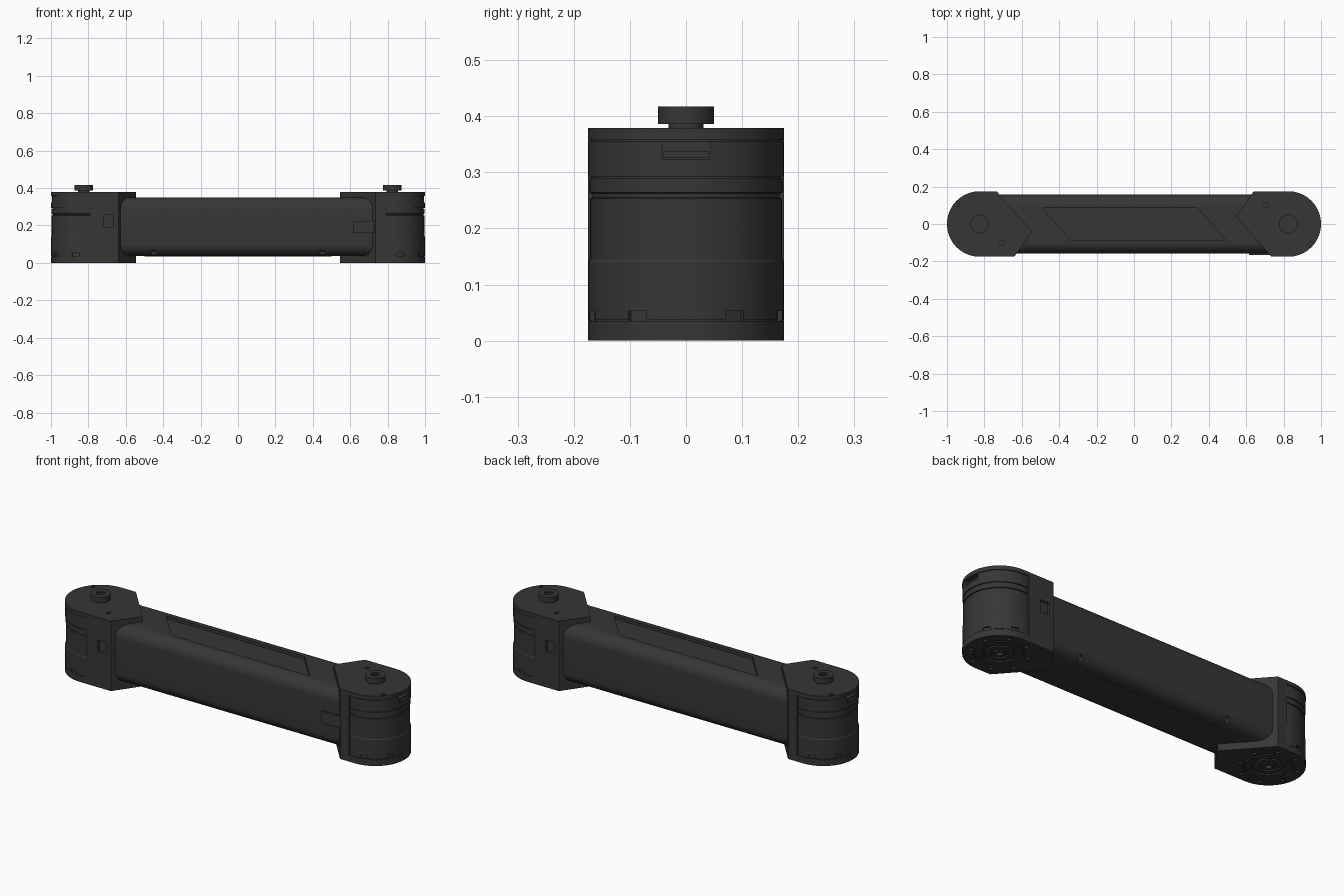
import bpy, bmesh
from math import pi, sin, cos, radians
from mathutils import Matrix, Vector

if "Cube" in bpy.data.objects:
    bpy.data.objects.remove(bpy.data.objects["Cube"])

dark = bpy.data.materials.new("dark_plastic")
dark.diffuse_color = (0.037, 0.037, 0.037, 1)
dark.use_nodes = True
dark.node_tree.nodes["Principled BSDF"].inputs["Base Color"].default_value = dark.diffuse_color
CX, R = -0.825, 0.175            # joint axis and radius (left end)


def add_prism(bm, pts, lo, hi, axis='z'):
    """Extrude a 2D outline along z (points are x,y) or x (points are y,z)."""
    place = (lambda p: (p[0], p[1], lo)) if axis == 'z' else (lambda p: (lo, p[0], p[1]))
    face = bm.faces.new([bm.verts.new(place(p)) for p in pts])
    ext = bmesh.ops.extrude_face_region(bm, geom=[face])
    move = Vector((0, 0, hi - lo)) if axis == 'z' else Vector((hi - lo, 0, 0))
    bmesh.ops.translate(bm, vec=move, verts=[g for g in ext['geom'] if isinstance(g, bmesh.types.BMVert)])


def add_box(bm, lo, hi, mat=Matrix()):
    lo, hi = Vector(lo), Vector(hi)
    bmesh.ops.create_cube(bm, size=1, matrix=mat @ Matrix.Translation((lo + hi) / 2) @ Matrix.Diagonal((*(hi - lo), 1)))


def add_cyl(bm, pos, r, depth, direction=(0, 0, 1), seg=24):
    rot = Vector(direction).to_track_quat('Z', 'Y').to_matrix().to_4x4()
    bmesh.ops.create_cone(bm, cap_ends=True, segments=seg, radius1=r, radius2=r, depth=depth,
                          matrix=Matrix.Translation(pos) @ rot)


def add_lathe(bm, profile, seg=72):
    """Spin (radius, z) points around the joint axis."""
    vs = [bm.verts.new((CX + r, 0, z)) for r, z in profile]
    es = [bm.edges.new(p) for p in zip(vs, vs[1:])]
    new = bmesh.ops.spin(bm, geom=vs + es, cent=(CX, 0, 0), axis=(0, 0, 1), angle=2 * pi, steps=seg)
    bmesh.ops.remove_doubles(bm, verts=bm.verts[:], dist=1e-5)


def add_ring(bm, r1, r2, z1, z2):
    add_lathe(bm, [(r1, z1), (r2, z1), (r2, z2), (r1, z2), (r1, z1)])


def build(name, make, turn=0.0, cuts=None):
    """Make an object, carve the cuts out of it, and smooth it."""
    def to_object(fn, label):
        bm = bmesh.new()
        fn(bm)
        bmesh.ops.recalc_face_normals(bm, faces=bm.faces[:])
        bmesh.ops.rotate(bm, cent=(0, 0, 0), matrix=Matrix.Rotation(turn, 3, 'Z'), verts=bm.verts[:])
        me = bpy.data.meshes.new(label)
        bm.to_mesh(me)
        bm.free()
        ob = bpy.data.objects.new(label, me)
        bpy.context.collection.objects.link(ob)
        return ob
    ob = to_object(make, name)
    if cuts:
        cutter = to_object(cuts, name + "_cutter")
        cutter.hide_render = True
        mod = ob.modifiers.new("cut", 'BOOLEAN')
        mod.object, mod.operation, mod.solver = cutter, 'DIFFERENCE', 'EXACT'
        dg = bpy.context.evaluated_depsgraph_get()
        ob.data = bpy.data.meshes.new_from_object(ob.evaluated_get(dg))
        ob.modifiers.clear()
        bpy.data.objects.remove(cutter)
    ob.data.materials.clear()
    ob.data.materials.append(dark)
    bpy.ops.object.select_all(action='DESELECT')
    ob.select_set(True)
    bpy.context.view_layer.objects.active = ob
    bpy.ops.object.shade_smooth_by_angle(angle=radians(30))
    return ob


# Outlines of the housing: rounded outer end, skewed arrow inner end
ARROW = [(-0.64, -R), (-0.545, -0.04), (-0.735, R)]
CAP = [(CX + R * cos(a), R * sin(a)) for a in [pi / 2 + i * pi / 36 for i in range(37)]] + ARROW
BLOCK = [(-0.79, R), (-0.79, -R)] + ARROW


# Central beam with rounded long corners
def beam(bm):
    r, hy, z0, z1 = 0.062, 0.157, 0.037, 0.35
    pts = []
    for k, (y, z) in enumerate([(hy - r, z1 - r), (r - hy, z1 - r), (r - hy, z0 + r), (hy - r, z0 + r)]):
        pts += [(y + r * cos(a), z + r * sin(a)) for a in [pi / 2 * (k + i / 10) for i in range(11)]]
    add_prism(bm, pts, -0.74, 0.74, 'x')


def beam_cuts(bm):
    add_prism(bm, [(-0.34, -0.085), (0.49, -0.085), (0.34, 0.085), (-0.49, 0.085)], 0.334, 0.4)
    for sx in (-1, 1):
        for sy in (-1, 1):
            add_cyl(bm, (sx * 0.45, sy * 0.138, 0.056), 0.017, 0.04, (0, sy, -1))


build("beam", beam, 0, beam_cuts)

# Thin cover under the beam and small side latch
build("beam_bottom_cover", lambda bm: add_prism(
    bm, [(-0.36, -0.085), (0.5, -0.085), (0.36, 0.085), (-0.5, 0.085)], 0.034, 0.04))
build("side_latch", lambda bm: add_box(bm, (0.615, -0.166, 0.16), (0.73, -0.14, 0.225)))


# Top cap with screw holes
def cap_cuts(bm):
    for x, y in ((-0.945, 0.105), (-0.705, -0.1)):
        add_cyl(bm, (x, y, 0.38), 0.012, 0.02)


# Bottom plate with flange grooves and screw holes
def base_cuts(bm):
    for r1, r2 in ((0.112, 0.12), (0.068, 0.08), (0.03, 0.042)):
        add_ring(bm, r1, r2, -0.01, 0.008)
    for i in range(8):
        a = i * pi / 4 + pi / 8
        add_cyl(bm, (CX + 0.142 * cos(a), 0.142 * sin(a), 0), 0.01, 0.02, seg=16)
    for i in range(6):
        a = i * pi / 3
        add_cyl(bm, (CX + 0.096 * cos(a), 0.096 * sin(a), 0), 0.008, 0.012, seg=16)
    add_cyl(bm, (CX, 0, 0), 0.016, 0.03)


# Banded joint barrel
BARREL = [(0, 0.03), (0.171, 0.03), (0.171, 0.037), (0.174, 0.037), (0.174, 0.14), (0.171, 0.145), (0.171, 0.253),
          (0.167, 0.255), (0.167, 0.262), (0.172, 0.264), (0.172, 0.289), (0.168, 0.289), (0.168, 0.293),
          (0.174, 0.293), (0.174, 0.355), (0.17, 0.355), (0.17, 0.362), (0, 0.362)]


def barrel_cuts(bm):
    add_box(bm, (-1.02, -0.044, 0.324), (-0.968, 0.044, 0.355))       # port opening
    for deg in (-75, -30, 30, 75):                                    # notches at the foot
        mat = Matrix.Translation((CX, 0, 0)) @ Matrix.Rotation(radians(deg), 4, 'Z')
        add_box(bm, (-0.19, -0.019, 0.032), (-0.164, 0.019, 0.053), mat)


KNOB = [(0, 0.37), (0.031, 0.37), (0.031, 0.386), (0.05, 0.386), (0.05, 0.417), (0.022, 0.417),
        (0.022, 0.409), (0, 0.409)]

# Two identical ends, turned half a circle from each other
for side, turn in (("left", 0.0), ("right", pi)):
    build(side + "_top_cap", lambda bm: add_prism(bm, CAP, 0.358, 0.379), turn, cap_cuts)
    build(side + "_bottom_plate", lambda bm: add_prism(bm, CAP, 0, 0.035), turn, base_cuts)
    build(side + "_bracket", lambda bm: add_prism(bm, BLOCK, 0.035, 0.358), turn,
          lambda bm: add_box(bm, (-0.72, -0.2, 0.192), (-0.665, -0.16, 0.257)))
    build(side + "_barrel", lambda bm: add_lathe(bm, BARREL), turn, barrel_cuts)
    build(side + "_port_plug", lambda bm: add_box(bm, (-0.99, -0.04, 0.326), (-0.96, 0.04, 0.338)), turn)
    build(side + "_knob", lambda bm: add_lathe(bm, KNOB, 48), turn)
    build(side + "_knob_socket", lambda bm: add_cyl(bm, (CX, 0, 0.41), 0.012, 0.008, seg=6), turn)
